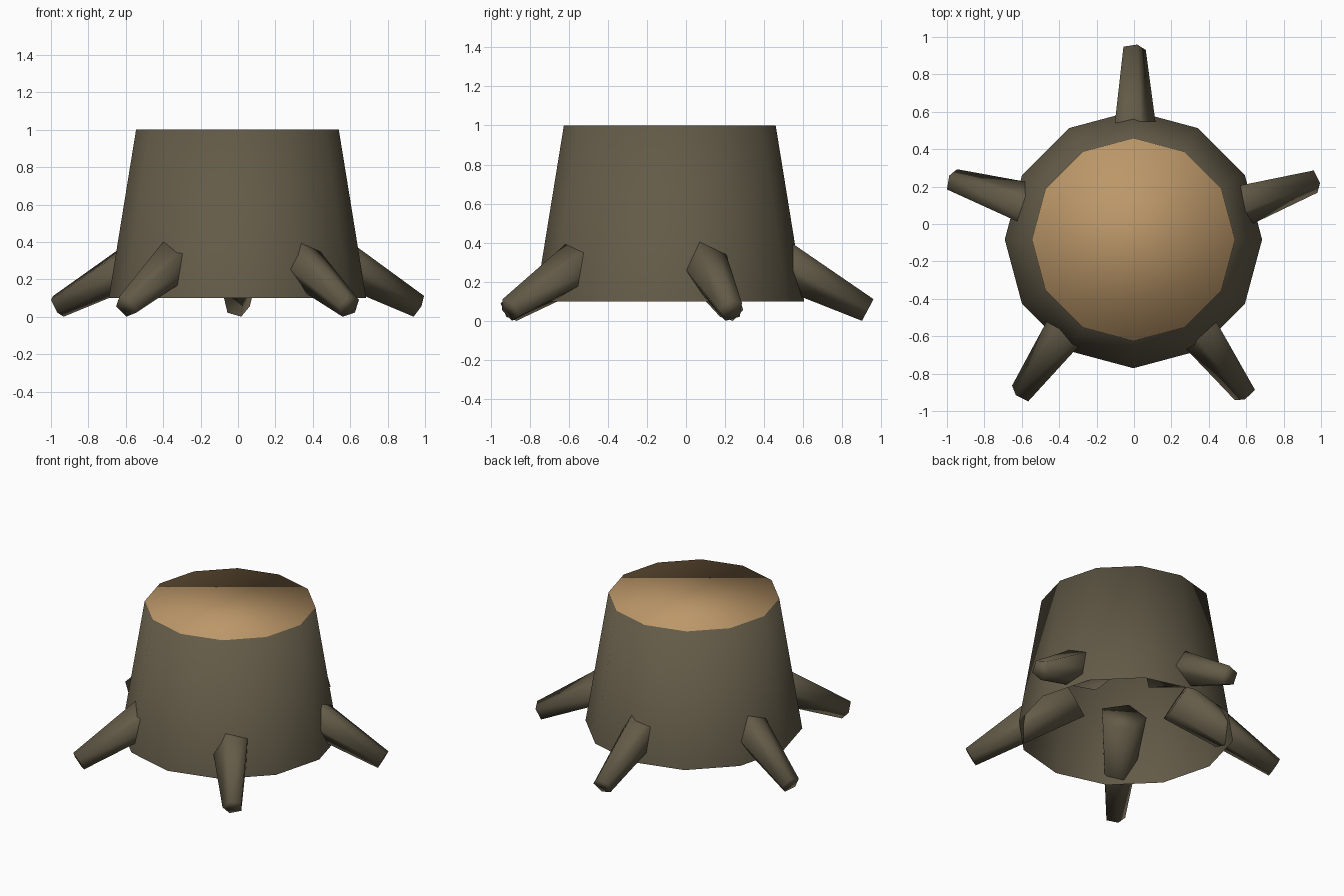
import bpy, bmesh, math
from mathutils import Vector

if "Cube" in bpy.data.objects:
    bpy.data.objects.remove(bpy.data.objects["Cube"])

CENTRE = Vector((-0.003, -0.083, 0))


def material(name, colour):
    m = bpy.data.materials.new(name)
    m.diffuse_color = (*colour, 1)
    m.use_nodes = True
    m.node_tree.nodes["Principled BSDF"].inputs["Base Color"].default_value = m.diffuse_color
    return m


bark = material("dark bark", (0.125, 0.105, 0.065))
wood = material("cut wood", (0.50, 0.31, 0.14))


def ring(bm, centre, u, v, radius, sides):
    """Regular polygon of vertices in the plane spanned by u and v."""
    step = math.tau / sides
    return [bm.verts.new(centre + radius * (u * math.cos(i * step) + v * math.sin(i * step)))
            for i in range(sides)]


def tapered(name, start, end, u, v, r0, r1, sides, cap_start, mats):
    """Tapered prism with a capped end; the end cap takes the last material."""
    bm = bmesh.new()
    a = ring(bm, start, u, v, r0, sides)
    b = ring(bm, end, u, v, r1, sides)
    for i in range(sides):
        j = (i + 1) % sides
        bm.faces.new((a[i], a[j], b[j], b[i]))
    bm.faces.new(b).material_index = len(mats) - 1
    if cap_start:
        bm.faces.new(a[::-1])
    for f in bm.faces:
        f.smooth = True
    mesh = bpy.data.meshes.new(name)
    bm.to_mesh(mesh)
    bm.free()
    for m in mats:
        mesh.materials.append(m)
    obj = bpy.data.objects.new(name, mesh)
    bpy.context.collection.objects.link(obj)


# Trunk: open underneath, pale cut surface on top
tapered("trunk", CENTRE + Vector((0, 0, 0.1)), CENTRE + Vector((0, 0, 1)),
        Vector((1, 0, 0)), Vector((0, 1, 0)), 0.688, 0.542, 12, False, [bark, wood])

# Five roots sloping down and out, passing through the trunk wall
TILT, LENGTH = math.radians(28), 0.75
for k in range(5):
    ang = math.radians(90 + 72 * k)
    out = Vector((math.cos(ang), math.sin(ang), 0))
    axis = out * math.cos(TILT) - Vector((0, 0, math.sin(TILT)))
    side = Vector((out.y, -out.x, 0))
    up = side.cross(axis)
    if up.z < 0:
        up = -up
    tip = CENTRE + out * 1.013 + Vector((0, 0, 0.056))
    # negative side keeps the faces wound outwards; the phase is kept by reversing u
    u, v = side, up
    if u.cross(v).dot(axis) < 0:
        v = -up
    tapered(f"root_{k + 1}", tip - axis * LENGTH, tip, u, v, 0.155, 0.066, 5, True, [bark])
